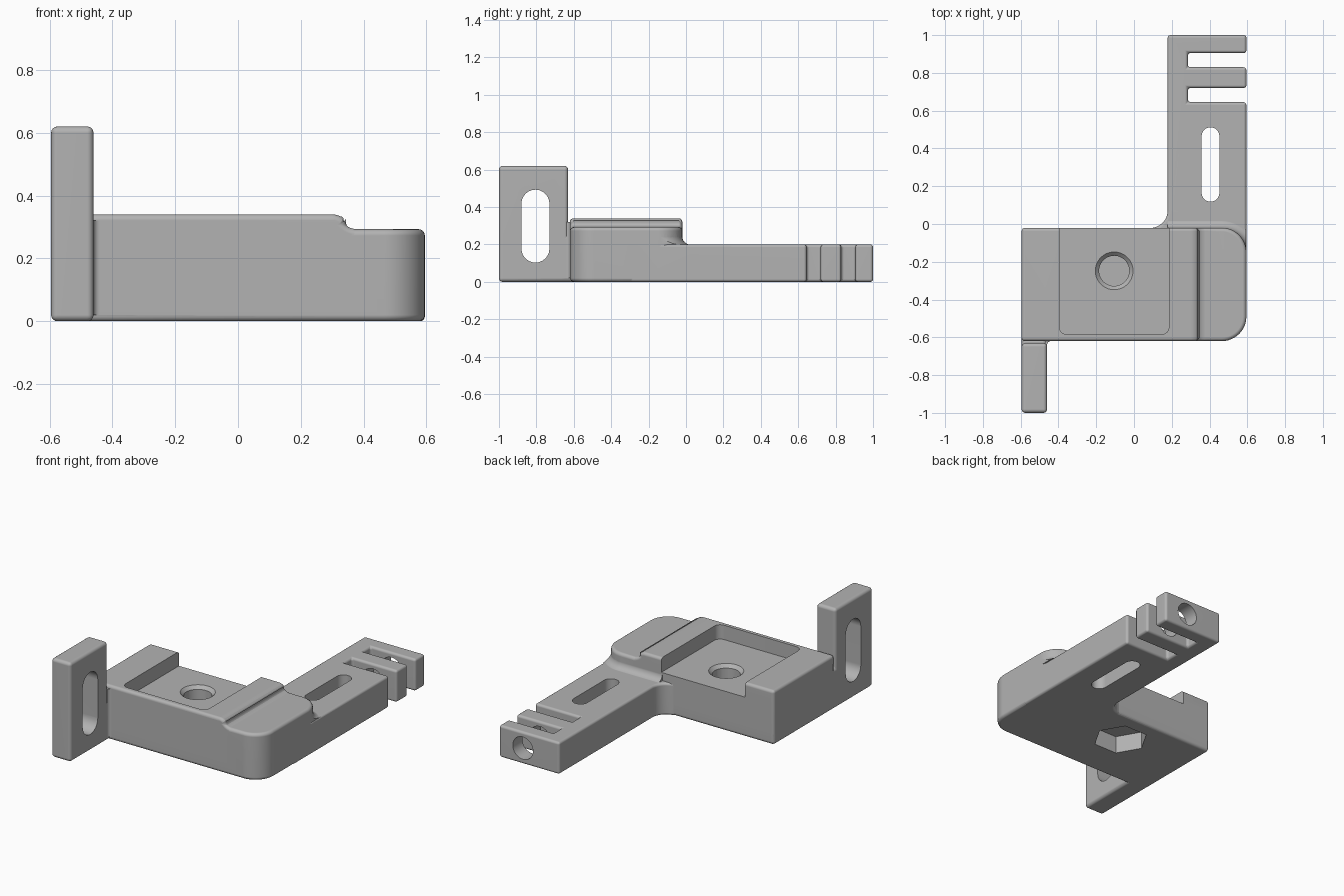
import bpy, bmesh, math
from mathutils import Vector

if "Cube" in bpy.data.objects:
    bpy.data.objects.remove(bpy.data.objects["Cube"])

grey = bpy.data.materials.new("plain grey")
grey.use_nodes = True
colour = (0.45, 0.45, 0.45, 1)
grey.diffuse_color = colour
grey.node_tree.nodes["Principled BSDF"].inputs["Base Color"].default_value = colour


def arc(cx, cy, r, start, end, n=12):
    """Points on an arc, angles in degrees."""
    steps = [math.radians(start + (end - start) * i / n) for i in range(n + 1)]
    return [(cx + r * math.cos(a), cy + r * math.sin(a)) for a in steps]


def slot(cx, cy, r, half):
    """Upright slot outline with round ends."""
    return arc(cx, cy + half, r, 0, 180) + arc(cx, cy - half, r, 180, 360)


def place(axis, u, v, w):
    return {"x": (w, u, v), "y": (u, w, v), "z": (u, v, w)}[axis]


def loft(name, axis, layers, bevel=0):
    """Solid through stacked outlines, given as (outline, level) pairs."""
    bm = bmesh.new()
    rings = [[bm.verts.new(place(axis, u, v, w)) for u, v in pts] for pts, w in layers]
    for a, b in zip(rings, rings[1:]):
        for i in range(len(a)):
            j = (i + 1) % len(a)
            bm.faces.new((a[i], a[j], b[j], b[i]))
    bm.faces.new(rings[0])
    bm.faces.new(rings[-1])
    bmesh.ops.recalc_face_normals(bm, faces=bm.faces)
    mesh = bpy.data.meshes.new(name)
    bm.to_mesh(mesh)
    bm.free()
    mesh.materials.append(grey)
    obj = bpy.data.objects.new(name, mesh)
    bpy.context.collection.objects.link(obj)
    if bevel:
        mod = obj.modifiers.new("round_edges", "BEVEL")
        mod.width, mod.segments = bevel, 4
        mod.limit_method, mod.angle_limit = "ANGLE", math.radians(30)
        mod.use_clamp_overlap = False
        apply(obj, mod)
    return obj


def prism(name, axis, outline, lo, hi, bevel=0):
    return loft(name, axis, [(outline, lo), (outline, hi)], bevel)


def apply(obj, mod):
    bpy.context.view_layer.objects.active = obj
    bpy.ops.object.modifier_apply(modifier=mod.name)


def combine(obj, other, operation):
    mod = obj.modifiers.new("combine", "BOOLEAN")
    mod.operation, mod.solver, mod.object = operation, "EXACT", other
    apply(obj, mod)
    bpy.data.objects.remove(other)


def rect(x0, y0, x1, y1):
    return [(x0, y0), (x1, y0), (x1, y1), (x0, y1)]


SIDE, FRONT, BACK, ROUND = 0.595, -0.62, -0.02, 0.13
ARM_TOP, SHOULDER, TOP = 0.2, 0.293, 0.34


def body_outline(d=0):
    """Body plan with two round corners on its left, grown by d."""
    cx, r = SIDE - ROUND, ROUND + d
    return ([(-SIDE, FRONT - d)] + arc(cx, FRONT + ROUND, r, -90, 0)
            + arc(cx, BACK - ROUND, r, 0, 90) + [(-SIDE, BACK + d)])


# Main body
body = prism("bracket", "z", body_outline(), 0, SHOULDER, 0.02)

# Raised top with a soft step down
step = arc(0.38, 0.353, 0.06, 270, 225, 6) + arc(0.3, 0.28, 0.06, 45, 90, 6)
raised = prism("raised_top", "y", [(-SIDE, 0.05), (0.38, 0.05)] + step + [(-SIDE, TOP)],
               FRONT, BACK, 0.018)
combine(body, raised, "UNION")

# Arm with finger notches and a curved inner corner
comb = [(SIDE, -0.3)]
for y0, y1 in ((0.645, 0.72), (0.83, 0.905)):
    comb += [(SIDE, y0), (0.285, y0), (0.285, y1), (SIDE, y1)]
comb += [(SIDE, 1), (0.178, 1)] + arc(0.088, 0.07, 0.09, 0, -90) + [(0.088, -0.3)]
combine(body, prism("arm", "z", comb, 0, ARM_TOP, 0.015), "UNION")

# Curved fillet where the body meets the arm
r = 0.045
layers = []
for i in range(7):
    a = math.radians(90 * i / 6)
    layers.append((body_outline(r * (1 - math.sin(a)) - 0.0005), ARM_TOP - 0.001 + r * (1 - math.cos(a))))
fillet = loft("fillet", "z", layers)
combine(fillet, prism("fillet_limit", "z", rect(0.178, -0.3, SIDE - 0.001, 0.2), 0.1, 0.4), "INTERSECT")
combine(body, fillet, "UNION")

# Upright plate on the right front
side = [(-1, 0), (-0.5, 0), (-0.5, 0.25), (-0.63, 0.25), (-0.63, 0.62), (-1, 0.62)]
combine(body, prism("plate", "x", side, -SIDE, -0.46, 0.02), "UNION")
corner = [(-0.47, -0.61), (-0.47, -0.64)] + arc(-0.44, -0.64, 0.02, 180, 90, 6) + [(-0.44, -0.61)]
combine(body, prism("plate_fillet", "z", corner, 0.02, 0.32), "UNION")

# Cuts: pocket, bolt hole with chamfer, nut seat, slots, arm bore
pocket = ([(-0.395, 0.1)] + arc(-0.355, -0.545, 0.04, 180, 270, 6)
          + arc(0.145, -0.545, 0.04, 270, 360, 6) + [(0.185, 0.1)])
FLOOR = 0.25
cx, cy = -0.105, -0.248
circle = lambda rad, n=40: arc(cx, cy, rad, 0, 360 - 360 / n, n - 1)
cuts = [
    prism("pocket", "z", pocket, FLOOR, 0.5),
    prism("bolt_hole", "z", circle(0.08), -0.1, 0.5),
    loft("chamfer", "z", [(circle(0.078), FLOOR - 0.022), (circle(0.105), FLOOR + 0.005)]),
    prism("nut_seat", "z", circle(0.16, 6), -0.1, 0.11),
    prism("arm_slot", "z", slot(0.405, 0.315, 0.047, 0.15), -0.1, 0.5),
    prism("plate_slot", "x", slot(-0.805, 0.298, 0.075, 0.12), -0.8, -0.3),
    prism("arm_bore", "y", arc(0.43, 0.1, 0.07, 0, 348.75, 31), 0.7, 1.1),
]
for cut in cuts:
    combine(body, cut, "DIFFERENCE")

# Smooth shading with crisp edges
bpy.ops.object.select_all(action="DESELECT")
body.select_set(True)
bpy.context.view_layer.objects.active = body
bpy.ops.object.shade_smooth_by_angle(angle=math.radians(32))
normals = body.modifiers.new("even_shading", "WEIGHTED_NORMAL")
normals.keep_sharp = True
